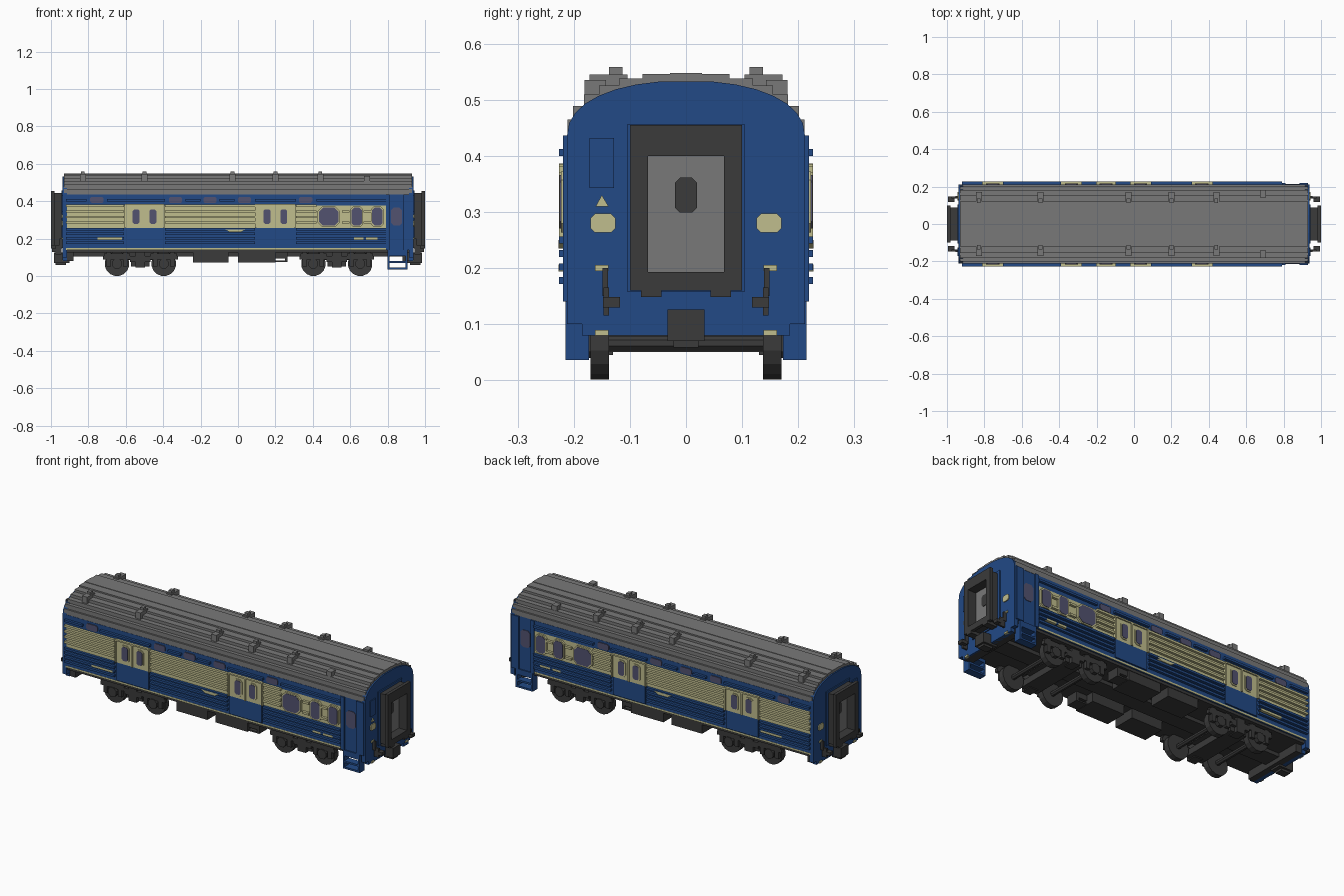
import bpy, bmesh, math
from mathutils import Matrix

if "Cube" in bpy.data.objects:
    bpy.data.objects.remove(bpy.data.objects["Cube"])

# Main dimensions: wall positions and the heights that divide the sides
SIDE, END, ENTRY = .205, .93, .79
FLOOR, SILL, WAIST, BELT, EAVES = .125, .14, .256, .378, .436
WINDOW_Z = .318
DOORS = (-.5, .2)
BOGIES = (-.522, .528)
AXLES = [bogie + side * .125 for bogie in BOGIES for side in (-1, 1)]
WHEEL_RADIUS = .066
# How far each layer stands out from the wall
PANEL, DOOR, FRAME, RIB = .007, .014, .018, .021


def material(name, rgb):
    mat = bpy.data.materials.new(name)
    mat.use_nodes = True
    mat.diffuse_color = (*rgb, 1)
    mat.node_tree.nodes["Principled BSDF"].inputs["Base Color"].default_value = (*rgb, 1)
    return mat


BLUE = material("deep blue", (.016, .068, .24))
CREAM = material("cream", (.53, .51, .27))
GREY = material("roof grey", (.19, .19, .19))
DARK = material("dark iron", (.043, .043, .043))
GLASS = material("window glass", (.085, .085, .16))


def around(centre, half):
    return (centre - half, centre + half)


def finish(bm, name, mat, mirror):
    """Mirror the mesh along the named axes and link it as one object."""
    for axis in mirror:
        scale = [-1 if a == axis else 1 for a in "xyz"]
        copy = bmesh.ops.duplicate(bm, geom=bm.verts[:] + bm.edges[:] + bm.faces[:])
        verts = [g for g in copy["geom"] if isinstance(g, bmesh.types.BMVert)]
        bmesh.ops.transform(bm, matrix=Matrix.Diagonal((*scale, 1)), verts=verts)
    bmesh.ops.recalc_face_normals(bm, faces=bm.faces[:])
    mesh = bpy.data.meshes.new(name)
    bm.to_mesh(mesh)
    bm.free()
    mesh.materials.append(mat)
    bpy.context.collection.objects.link(bpy.data.objects.new(name, mesh))


def boxes(name, mat, spans, mirror=""):
    """Boxes given as (low, high) pairs along x, y and z."""
    bm = bmesh.new()
    for span in spans:
        place = Matrix.Translation([(low + high) / 2 for low, high in span])
        size = Matrix.Diagonal([high - low for low, high in span] + [1])
        bmesh.ops.create_cube(bm, size=1, matrix=place @ size)
    finish(bm, name, mat, mirror)


def prisms(name, mat, outlines, axis, depth, mirror=""):
    """Extrude outlines along x (points are y, z) or along y (points are x, z)."""
    bm = bmesh.new()
    for outline in outlines:
        rings = [[bm.verts.new((d, u, v) if axis == "x" else (u, d, v)) for u, v in outline]
                 for d in depth]
        near, far = rings
        bm.faces.new(near)
        bm.faces.new(far)
        for i in range(len(near)):
            bm.faces.new((near[i - 1], near[i], far[i], far[i - 1]))
    finish(bm, name, mat, mirror)


def side_strips(name, mat, xs, zs, proud):
    """Rectangular strips on both side walls, one per x span and z span."""
    boxes(name, mat, [(x, (SIDE - PANEL, SIDE + proud), z) for x in xs for z in zs], "y")


def side_plates(name, mat, outlines, proud):
    prisms(name, mat, outlines, "y", (SIDE - PANEL, SIDE + proud), "y")


def rounded(cx, cz, width, height):
    """Rectangle with cut corners."""
    a, b = width / 2, height / 2
    cut = min(a, b) * .45
    corner = [(a, cut - b), (a, b - cut), (a - cut, b), (cut - a, b)]
    return [(cx + s * u, cz + s * v) for s in (1, -1) for u, v in corner]


def circle(cx, cz, radius, sides):
    turns = [math.tau * (i + .5) / sides for i in range(sides)]
    return [(cx + radius * math.cos(t), cz + radius * math.sin(t)) for t in turns]


def arch(angle, width, height):
    """Point on the squarish arch above the eaves."""
    power = .91
    return width * math.cos(angle) ** power, EAVES + height * math.sin(angle) ** power


def symmetric(half):
    return half + [(-y, z) for y, z in reversed(half)]


# Body shell
boxes("body", BLUE, [((-END, END), (-SIDE, SIDE), (SILL, EAVES))])

# Stepped roof
steps = 7
stairs = []
for i in range(steps):
    low, middle, high = [math.pi / 2 * (i + part) / steps for part in (0, .5, 1)]
    y = arch(middle, .212, .112)[0]
    stairs += [(y, arch(low, .212, .112)[1]), (y, arch(high, .212, .112)[1])]
prisms("roof", GREY, [symmetric(stairs)], "x", (-END, END))

# End walls with a narrower foot
curve = [arch(math.pi / 2 * i / 8, .212, .098) for i in range(8)]
prisms("end_wall", BLUE, [symmetric([(.185, .08), (.185, .1), (.212, .1)] + curve)],
       "x", (END - .015, END + .008), "x")

# Roof vents with caps
vent_x = (-.83, -.5, -.03, .2, .44)
vents = [(around(x, .016), (.104, .172), (.5, .545)) for x in vent_x]
caps = [(around(x, .01), around(.125, .012), (.54, .558)) for x in vent_x]
outer_vent = (around(.69, .016), around(.162, .019), (.48, .535))
boxes("roof_vents", GREY, vents + caps + [outer_vent], "y")

# Side panels, sill line and entrance surround
whole = [(-.92, ENTRY)]
side_strips("cream_side_panel", CREAM, whole, [(WAIST, BELT)], PANEL)
side_strips("lower_side_panel", BLUE, whole, [(SILL, WAIST)], PANEL)
side_strips("top_side_panel", BLUE, whole, [(BELT, EAVES)], PANEL)
side_strips("sill_line", CREAM, whole, [(SILL, SILL + .01)], PANEL + .001)
side_strips("entrance_posts", BLUE, [(ENTRY, ENTRY + .02), (.885, END)], [(SILL, EAVES)], DOOR)
side_strips("entrance_door", BLUE, [(ENTRY, END)], [(SILL, EAVES)], .004)

# Raised ribs, interrupted by the doors and windows
clear = .11
ends = [-.92] + [door + clear for door in DOORS]
starts = [door - clear for door in DOORS] + [.42]
plain = list(zip(ends, starts))
between_windows = [around(x, .02) for x in (.575, .69)]
rib_z = [around(WAIST + .03 * i, .006) for i in range(1, 5)]
side_strips("cream_ribs", CREAM, plain, rib_z, RIB)
side_strips("short_cream_ribs", CREAM, between_windows, rib_z[::2], RIB)
low_ribs = [around(.178 + .024 * i, .006) for i in range(4)]
side_strips("blue_ribs", BLUE, plain[:2] + [(plain[2][0], ENTRY)], low_ribs, RIB)
top_spans = [(-.92, -.81), (-.7, -.39), (-.28, -.2), (-.1, -.02), (.09, .31), (.42, ENTRY)]
side_strips("top_ribs", BLUE, top_spans, [around(.406, .006)], RIB)

# Sliding doors
leaves = [around(door, .1) for door in DOORS]
side_strips("door_upper", CREAM, leaves, [(WAIST, BELT)], DOOR)
side_strips("door_lower", BLUE, leaves, [(SILL + .015, WAIST)], DOOR)
uprights = [around(door + shift, .004) for door in DOORS for shift in (-.104, 0, .104)]
side_strips("door_trim", CREAM, uprights, [(WAIST, BELT + .007)], RIB)
side_strips("door_rail", CREAM, leaves, [(BELT, BELT + .008)], RIB)

# Windows
openings = [(door + shift, .036, .078) for door in DOORS for shift in (-.045, .045)]
openings += [(.485, .105, .095), (.635, .055, .095), (.745, .055, .095)]
border = .014
side_plates("window_frames", CREAM,
            [rounded(x, WINDOW_Z, w + border, h + border) for x, w, h in openings], FRAME)
side_plates("window_glass", GLASS, [rounded(x, WINDOW_Z, w, h) for x, w, h in openings], FRAME + .002)
side_plates("top_windows", GLASS,
            [rounded(x, .407, .07, .034) for x in (-.755, -.335, -.15, .035, .362)], PANEL + .005)
side_plates("entrance_glass", GLASS, [rounded(.848, WINDOW_Z, .06, .095)], PANEL)

# Painted side markings
side_strips("side_markings", CREAM, [(-.75, -.62), (.62, .67), (.685, .745)],
            [around(.2, .006)], RIB + .001)
side_plates("side_plaque", CREAM, [[(-.045, .235), (.015, .235), (.04, .25), (-.07, .25)]], RIB + .001)

# Entrance steps: two posts and three treads
post_x = [(.8, .81), (.895, .905)]
step_y = (.173, .215)
posts = [(x, step_y, (.036, SILL)) for x in post_x]
treads = [((.8, .905), step_y, z) for z in ((.036, .046), (.07, .08), (.108, SILL))]
boxes("entrance_steps", BLUE, posts + treads, "y")


def portal(name, x, inner, outer, bottom, top):
    """Hollow rectangular frame standing across both ends."""
    sill, lintel = .193, .4
    bars = [(x, (-outer, outer), z) for z in ((bottom, sill), (lintel, top))]
    jambs = [(x, y, (bottom, top)) for y in ((inner, outer), (-outer, -inner))]
    boxes(name, DARK, bars + jambs, "x")


# Gangway connections around the end doors
portal("gangway_bellows", (END, .99), .068, .088, .165, .445)
portal("gangway_face", (.982, 1), .068, .1, .16, .455)
boxes("gangway_feet", DARK, [((.94, 1), around(.062, .018), (.148, .165))], "xy")
boxes("gangway_surround", BLUE, [((END, .944), around(0, .104), (.157, .457))], "x")
boxes("end_door", GREY, [((END, .95), around(0, .07), (.19, .402))], "x")
prisms("end_door_window", DARK, [rounded(0, .33, .04, .062)], "x", (.945, .953), "x")

# Painted end badges, lamps and panel
paint = (END, .943)
badges = [rounded(side * .148, .28, .044, .034) for side in (-1, 1)]
badges.append([(-.161, .31), (-.138, .31), (-.15, .33)])
prisms("end_badges", CREAM, badges, "x", paint, "x")
boxes("end_lamps", CREAM, [(paint, around(.15, .012), around(z, .005)) for z in (.2, .085)], "xy")
boxes("end_panel", BLUE, [(paint, around(-.15, .022), (.343, .432))], "x")

# Couplers and buffers
boxes("coupler", DARK, [((.9, .985), around(0, .033), (.07, .126)),
                        ((.92, .975), around(0, .022), (.058, .075))], "x")
boxes("buffers", DARK, [((END, .955), around(.144, .005), (.15, .2)),
                        ((.945, .975), around(.142, .005), (.115, .165)),
                        ((.96, .995), around(.133, .015), (.13, .148))], "xy")

# Underframe, end beams and equipment
boxes("underframe", DARK, [((-.92, .92), around(0, SIDE - .002), (FLOOR, SILL)),
                           ((-.88, .88), around(0, .05), (.105, FLOOR))])
boxes("end_beams", DARK, [((.88, END), around(0, .18), (.08, FLOOR))], "x")
boxes("equipment_boxes", DARK, [(x, (.075, .2), (.073, FLOOR)) for x in ((-.24, -.05), (0, .2))], "y")
rack_y = (.12, .19)
boxes("equipment_rack", DARK, [((.2, .265), rack_y, (.095, FLOOR)), ((.2, .265), rack_y, (.075, .083)),
                               ((.25, .265), rack_y, (.075, FLOOR))], "y")

# Wheels, axles and axle boxes
for name, radius, sides, depth in (("wheels", WHEEL_RADIUS, 16, (.137, .17)),
                                   ("axles", .014, 8, (0, .14)),
                                   ("axle_boxes", .028, 8, (.165, .192))):
    prisms(name, DARK, [circle(x, WHEEL_RADIUS, radius, sides) for x in AXLES], "y", depth, "y")

# Bogie frames, bolsters and springs
frame_y = around(.177, .01)
frames, bolsters, springs = [], [], []
for x in BOGIES:
    frames += [(around(x, .2), frame_y, (.088, .108)), (around(x, .055), frame_y, (.075, .09)),
               (around(x, .025), (.13, .19), (.045, FLOOR))]
    bolsters += [(around(x, .05), around(0, .17), (.05, .085)),
                 (around(x, .08), around(0, .1), (.085, FLOOR))]
for x in AXLES:
    springs += [(around(x + shift, .012), frame_y, (.05, FLOOR)) for shift in (-.045, .045)]
    springs.append((around(x, .07), frame_y, (.108, .12)))
boxes("bogie_frames", DARK, frames, "y")
boxes("bolsters", DARK, bolsters)
boxes("springs", DARK, springs, "y")
